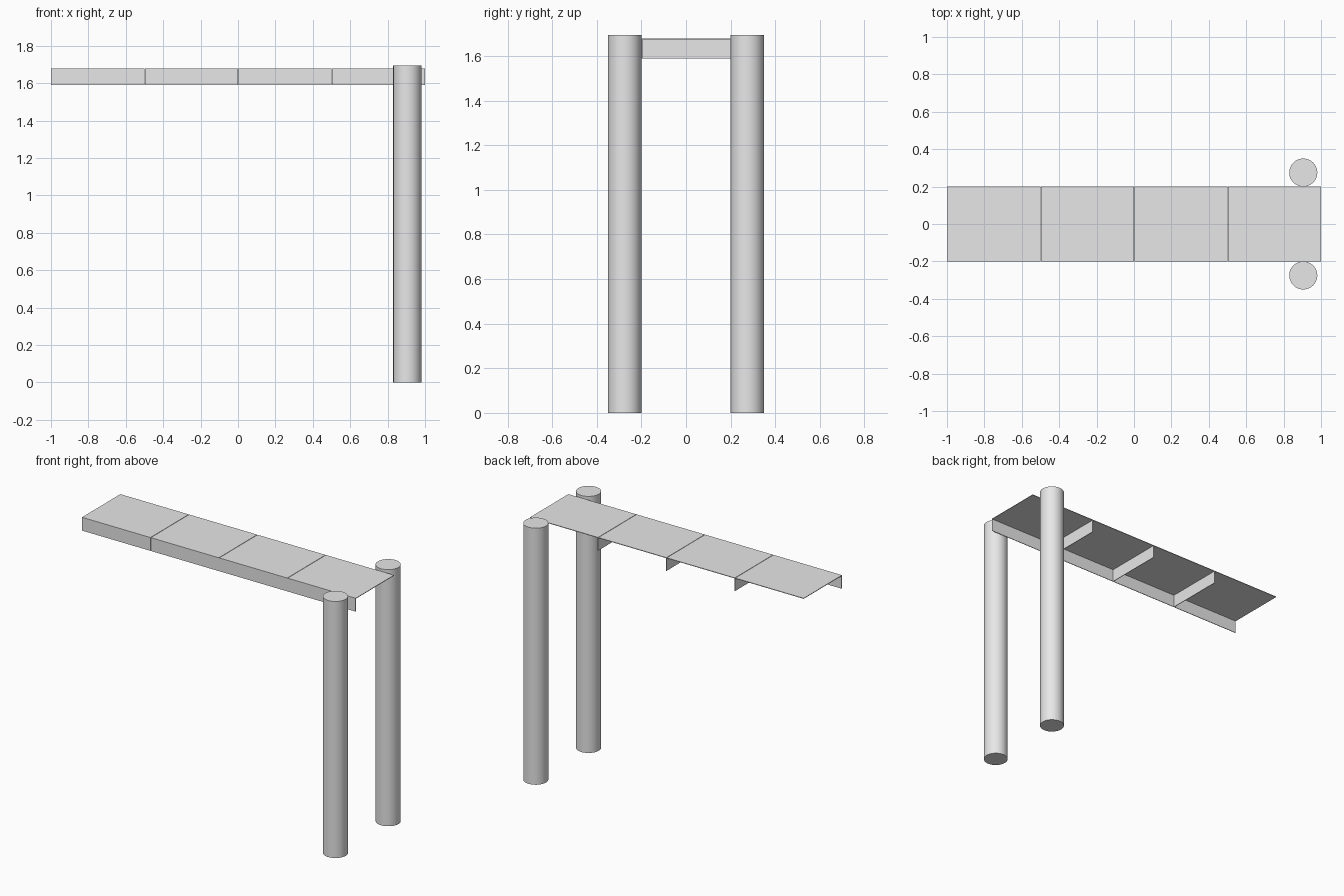
import bpy

cube = bpy.data.objects.get("Cube")
if cube:
    bpy.data.objects.remove(cube, do_unlink=True)

grey = bpy.data.materials.new("plain_grey")
grey.use_nodes = True
colour = (0.8, 0.8, 0.8, 1)
grey.diffuse_color = colour
grey.node_tree.nodes["Principled BSDF"].inputs["Base Color"].default_value = colour

SHEET = 0.004                 # sheet thickness
GAP = 0.003                   # joint between bays
BOTTOM, TOP = 1.59, 1.678     # deck heights
HALF_WIDTH = 0.2
BAY = 0.5


def box(name, x, y, z):
    """Box spanning the given (low, high) ranges."""
    bpy.ops.mesh.primitive_cube_add(size=1, location=[sum(r) / 2 for r in (x, y, z)])
    ob = bpy.context.object
    ob.name = name
    ob.scale = [r[1] - r[0] for r in (x, y, z)]
    bpy.ops.object.transform_apply(location=False, rotation=False, scale=True)
    ob.data.materials.append(grey)


# Four deck bays: top sheet, front skirt and a hanging cross panel at each joint
for i in range(4):
    left = -1 + i * BAY
    x = (left + (GAP if i else 0), left + BAY)
    box(f"deck_sheet_{i + 1}", x, (-HALF_WIDTH, HALF_WIDTH), (TOP - SHEET, TOP))
    box(f"front_skirt_{i + 1}", x, (-HALF_WIDTH, -HALF_WIDTH + SHEET), (BOTTOM, TOP - SHEET))
    if i:
        box(f"cross_panel_{i}", (x[0], x[0] + SHEET),
            (-HALF_WIDTH + SHEET, HALF_WIDTH), (BOTTOM, TOP - SHEET))

# Pair of round posts beside the last bay
RADIUS, HEIGHT = 0.075, 1.695
for name, side in (("front_post", -1), ("back_post", 1)):
    bpy.ops.mesh.primitive_cylinder_add(
        vertices=64, radius=RADIUS, depth=HEIGHT,
        location=(0.905, side * (HALF_WIDTH + RADIUS), HEIGHT / 2))
    post = bpy.context.object
    post.name = name
    post.data.materials.append(grey)
    bpy.ops.object.shade_smooth_by_angle()
